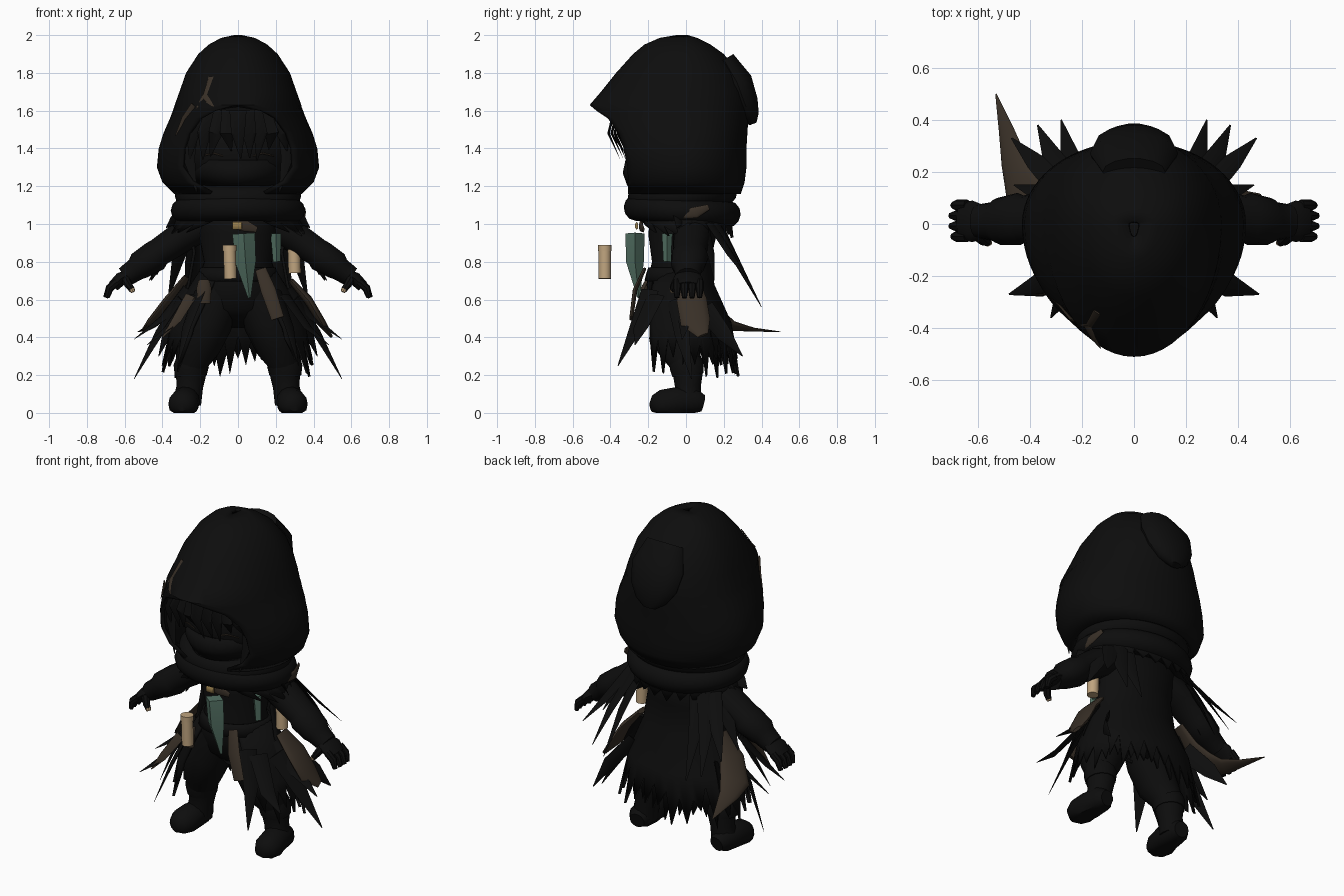
import bpy, bmesh, math, random
from mathutils import Vector

random.seed(4)
cube = bpy.data.objects.get("Cube")
if cube:
    bpy.data.objects.remove(cube)
parts = []


def material(name, rgb):
    m = bpy.data.materials.new(name)
    m.use_nodes = True
    m.diffuse_color = (*rgb, 1)
    bsdf = m.node_tree.nodes["Principled BSDF"]
    bsdf.inputs["Base Color"].default_value = (*rgb, 1)
    bsdf.inputs["Roughness"].default_value = 0.9
    return m


black = material("black cloth", (0.004, 0.004, 0.004))
brown = material("worn brown", (0.04, 0.029, 0.02))
green = material("dull green", (0.09, 0.17, 0.13))
tan = material("pale tan", (0.52, 0.37, 0.21))
gold = material("aged gold", (0.3, 0.2, 0.07))


def build(name, verts, faces, mat):
    me = bpy.data.meshes.new(name)
    me.from_pydata([tuple(v) for v in verts], [], faces)
    bm = bmesh.new()
    bm.from_mesh(me)
    bmesh.ops.remove_doubles(bm, verts=bm.verts, dist=0.0005)
    bmesh.ops.recalc_face_normals(bm, faces=bm.faces)
    bm.to_mesh(me)
    bm.free()
    me.materials.append(mat)
    ob = bpy.data.objects.new(name, me)
    bpy.context.collection.objects.link(ob)
    parts.append(ob)
    return ob


def ring_point(row, t):
    """Row is height, half width, front depth, back depth; t = 0 faces front."""
    z, w, f, b = row[:4]
    c = math.cos(t)
    return Vector((w * math.sin(t), -c * (f if c > 0 else b), z))


def shell(name, rows, mat, n=48, thick=0.015, fray=False):
    """Wrapped cloth; a fifth row value opens the front by that many degrees each way."""
    cols = []
    for i in range(n + 1):
        col = []
        for row in rows:
            gap = math.radians(row[4]) if len(row) > 4 else 0
            col.append(ring_point(row, gap + (2 * math.pi - 2 * gap) * i / n))
        if fray:
            k = random.uniform(0.85, 1.35) if i % 2 else random.uniform(0.1, 0.6)
            col[-1] = col[-2].lerp(col[-1], k)
        cols.append(col)
    h = len(rows)
    faces = [(i * h + j, i * h + j + 1, (i + 1) * h + j + 1, (i + 1) * h + j)
             for i in range(n) for j in range(h - 1)]
    ob = build(name, [v for c in cols for v in c], faces, mat)
    if thick:
        mod = ob.modifiers.new("cloth thickness", "SOLIDIFY")
        mod.thickness = thick
    return ob


def sweep(name, pts, mat, ref=(1, 0, 0), ratio=1.0, n=14, floor=False):
    """Tube through points (x, y, z, half width); ref gives the width direction."""
    ps = [Vector(p[:3]) for p in pts]
    verts, faces, m = [], [], len(pts)
    for k, p in enumerate(ps):
        tang = (ps[min(k + 1, m - 1)] - ps[max(k - 1, 0)]).normalized()
        u = Vector(ref)
        u = (u - tang * u.dot(tang)).normalized()
        v = tang.cross(u)
        for i in range(n):
            a = 2 * math.pi * i / n
            q = p + pts[k][3] * (u * math.cos(a) + v * math.sin(a) * ratio)
            if floor:
                q.z = max(q.z, 0)
            verts.append(q)
    for k in range(m - 1):
        for i in range(n):
            j = (i + 1) % n
            faces.append((k * n + i, k * n + j, (k + 1) * n + j, (k + 1) * n + i))
    faces += [tuple(range(n)), tuple(range((m - 1) * n, m * n))]
    return build(name, verts, faces, mat)


def tatter(name, a, b, c, width, mat=black, ref=(1, 0, 0)):
    """Torn strip of cloth from a through b to a pointed tip c."""
    sweep(name, [(*a, width), (*b, width * 0.8), (*c, 0.003)], mat, ref, 0.2, 6)


# Hood with an arched face opening
hood = [(2.0, .02, .05, .01), (1.985, .09, .14, .06), (1.95, .155, .22, .13),
        (1.9, .21, .28, .2), (1.8, .275, .37, .28), (1.7, .31, .45, .32),
        (1.63, .335, .51, .33, 0), (1.6, .345, .505, .33, 20), (1.56, .36, .5, .33, 34),
        (1.48, .395, .48, .325, 42), (1.4, .42, .46, .32, 44), (1.3, .43, .43, .32, 44),
        (1.22, .4, .39, .31, 38), (1.16, .34, .34, .29, 25)]
shell("hood", hood, black, 56, 0.02)
sweep("hood_folded_tip", [(0, .2, 1.87, .12), (0, .27, 1.75, .17), (0, .31, 1.64, .15),
                          (0, .34, 1.57, .1), (0, .355, 1.53, .04)], black, ratio=0.5)


def on_hood(z, deg):
    for a, b in zip(hood, hood[1:]):
        if a[0] >= z >= b[0]:
            k = (a[0] - z) / (a[0] - b[0])
            row = [p + (q - p) * k for p, q in zip(a[:4], b[:4])]
            p = ring_point(row, math.radians(deg))
            return (p.x * 1.012, p.y * 1.012, p.z)


# Worn brown marks on the hood
for tri in [((1.78, -30), (1.69, -33), (1.61, -40)), ((1.68, -34), (1.65, -28), (1.62, -22)),
            ((1.63, -44), (1.56, -52), (1.47, -55))]:
    tatter("hood_worn_mark", *[on_hood(z, t) for z, t in tri], 0.016, brown, (1, -.7, 0))

# Head, mask, eyes and fringe
bpy.ops.mesh.primitive_uv_sphere_add(segments=32, ring_count=20, location=(0, -.03, 1.38))
head = bpy.context.object
head.name = "head"
head.scale = (.31, .28, .25)
head.data.materials.append(black)
parts.append(head)
shell("face_mask", [(1.34, .28, .32, .2), (1.27, .27, .335, .2), (1.2, .22, .31, .18)], black, 32)
for s in (1, -1):
    sweep("eyelid", [(s * .08, -.305, 1.36, .003), (s * .13, -.292, 1.375, .005),
                     (s * .19, -.262, 1.36, .003)], brown, (0, 0, 1), 0.8, 6)
    tatter("side_lock", (s * .25, -.27, 1.5), (s * .26, -.28, 1.35), (s * .22, -.3, 1.17), .04)
for i in range(9):
    x = -.24 + .06 * i
    y = .14 * abs(x) * 2
    tatter("fringe_lock", (x * .7, y - .38, 1.6), (x, y - .41, 1.48),
           (x + random.uniform(-.03, .03), y - .35, random.uniform(1.33, 1.4)), .045)

# Scarf folds and shoulder mantle
for z, major, minor, tilt in [(1.15, .24, .07, 5), (1.07, .26, .07, -4)]:
    bpy.ops.mesh.primitive_torus_add(major_radius=major, minor_radius=minor, major_segments=40,
                                     minor_segments=12, location=(0, -.02, z),
                                     rotation=(math.radians(tilt), 0, 0))
    scarf = bpy.context.object
    scarf.name = "scarf_fold"
    scarf.scale = (1.08, .94, 1)
    scarf.data.materials.append(black)
    parts.append(scarf)
shell("shoulder_mantle", [(1.1, .28, .24, .2, 0), (1.03, .33, .26, .24, 20),
                          (.95, .36, .26, .25, 45)], black, 40, fray=True)

# Torso, belt, back cape and open skirt
shell("torso", [(1.12, .2, .17, .15), (.95, .21, .2, .13), (.8, .18, .18, .11),
                (.68, .22, .21, .13), (.55, .22, .17, .11), (.45, .1, .06, .05)], black, 32)
shell("belt", [(.77, .2, .2, .13), (.74, .21, .21, .135), (.7, .225, .22, .14)], black, 32)
shell("back_cape", [(1.06, .27, .2, .19, 85), (.85, .24, .17, .14, 85), (.68, .27, .2, .15, 85),
                    (.48, .35, .25, .24, 85), (.26, .4, .28, .28, 80)], black, 30, fray=True)
shell("skirt", [(.76, .2, .19, .12, 30), (.6, .3, .24, .15, 35), (.45, .36, .26, .22, 42),
                (.27, .4, .28, .26, 45)], black, 44, fray=True)

# Limbs and hanging tatters, mirrored
for s in (1, -1):
    tag = "left" if s > 0 else "right"

    def m(*p):
        return (s * p[0], *p[1:])

    sweep(tag + "_arm", [m(.16, .03, 1.0, .09), m(.3, .03, .93, .1), m(.42, .02, .85, .09),
                         m(.44, .02, .83, .1), m(.52, .01, .78, .09), m(.54, .01, .76, .075),
                         m(.6, .01, .72, .065)], black, (0, 1, 0), 0.85)
    sweep(tag + "_palm", [m(.57, .01, .74, .06), m(.62, .01, .71, .08), m(.66, .01, .67, .07)],
          black, (0, 1, 0), 0.45)
    for i in range(4):
        y = -.048 + .04 * i
        sweep(tag + "_finger", [m(.64, y, .695, .022), m(.68, y, .66, .022),
                                m(.705 - abs(i - 1.5) * .008, y, .61, .013)], black, n=8)
    sweep(tag + "_thumb", [m(.6, -.04, .71, .026), m(.575, -.065, .67, .02),
                           m(.56, -.07, .65, .016)], black, n=8)
    sweep(tag + "_thumb_tip", [m(.563, -.07, .655, .017), m(.555, -.072, .64, .012)], tan, n=8)
    sweep(tag + "_leg", [m(.1, -.04, .64, .13), m(.16, -.05, .48, .13), m(.21, -.04, .35, .115),
                         m(.245, 0, .26, .085), m(.25, .01, .2, .08), m(.255, .01, .14, .07),
                         m(.27, .01, .05, .075)], black)
    sweep(tag + "_boot_cuff", [m(.24, 0, .27, .09), m(.25, .005, .24, .092),
                               m(.25, .01, .2, .085)], black)
    sweep(tag + "_shoe", [m(.27, .09, .05, .045), m(.275, .05, .06, .07), m(.28, -.05, .06, .078),
                          m(.29, -.12, .045, .08), m(.295, -.165, .035, .06),
                          m(.3, -.185, .03, .025)], black, floor=True)
    # Shoulder tatters hang behind the arm
    for a, b, c in [((.2, .17, 1.0), (.25, .27, .8), (.28, .4, .56)),
                    ((.24, .16, 1.0), (.32, .27, .8), (.37, .38, .6)),
                    ((.28, .13, 1.0), (.38, .24, .83), (.47, .33, .7)),
                    ((.3, .1, .98), (.38, .13, .85), (.46, .15, .7)),
                    ((.3, .05, 1.0), (.36, .02, .93), (.43, .06, .73)),
                    ((.28, -.05, 1.05), (.34, -.04, 1.02), (.38, -.05, .98))]:
        tatter(tag + "_shoulder_tatter", m(*a), m(*b), m(*c), .045, black, (1, -s * .6, 0))
    # Skirt tatters flare outward
    for a, b, c in [((.2, -.19, .65), (.27, -.26, .46), (.32, -.36, .25)),
                    ((.25, -.16, .62), (.37, -.24, .45), (.48, -.27, .36)),
                    ((.3, -.05, .6), (.42, -.02, .42), (.55, .03, .18)),
                    ((.27, .0, .66), (.4, .0, .5), (.55, -.02, .39)),
                    ((.28, .1, .55), (.38, .2, .42), (.42, .3, .3))]:
        tatter(tag + "_skirt_tatter", m(*a), m(*b), m(*c), .055, black, (.6, s, 0))

# Brown leather flaps, straps and trim
sweep("left_hip_flap", [(.28, .02, .7, .05), (.37, .03, .6, .08), (.44, .05, .48, .08),
                        (.49, .09, .41, .03)], brown, (0, 1, 0), 0.3)
sweep("right_hip_flap", [(-.27, .06, .72, .05), (-.36, .07, .6, .08), (-.43, .14, .5, .09),
                         (-.46, .24, .46, .055), (-.49, .36, .44, .03), (-.53, .5, .43, .003)],
      brown, (.3, 1, 0), 0.3)
sweep("front_strap", [(.12, -.22, .76, .03), (.16, -.27, .65, .04), (.21, -.29, .5, .035)],
      brown, ratio=0.3)
sweep("front_pouch", [(-.18, -.2, .7, .03), (-.18, -.22, .66, .04), (-.18, -.22, .58, .035)],
      brown, ratio=0.5)
tatter("right_front_strip", (-.25, -.2, .62), (-.32, -.27, .5), (-.4, -.27, .4), .03, brown)
sweep("chest_trim", [(-.03, -.235, 1.0, .025), (.04, -.24, .99, .03), (.1, -.225, .97, .015)],
      brown, (0, 0, 1), 0.3)
sweep("left_shoulder_trim", [(.34, -.02, 1.05, .02), (.35, .05, 1.06, .03), (.33, .12, 1.09, .015)],
      brown, (0, 0, 1), 0.3)
sweep("chest_buckle", [(-.03, -.26, .99, .02), (.02, -.262, .99, .02)], gold, (0, 0, 1), 0.4, 6)

# Green sheaths and paper scrolls
sweep("front_sheath", [(.03, -.27, .95, .06), (.04, -.27, .8, .055), (.06, -.25, .61, .008)],
      green, ratio=0.85, n=4)
sweep("side_sheath", [(.2, -.1, .95, .028), (.205, -.1, .8, .02)], green, n=4)
for x, y, z in [(-.04, -.43, .71), (.3, .0, .74)]:
    sweep("scroll", [(x, y, z, .033), (x - .005, y, z + .15, .033)], tan, n=20)
    sweep("scroll_cap", [(x - .005, y, z + .148, .036), (x - .005, y, z + .18, .036)], tan, n=20)

# Smooth shading with crisp folds
for ob in parts:
    bpy.ops.object.select_all(action="DESELECT")
    ob.select_set(True)
    bpy.context.view_layer.objects.active = ob
    bpy.ops.object.shade_smooth_by_angle(angle=math.radians(40))
